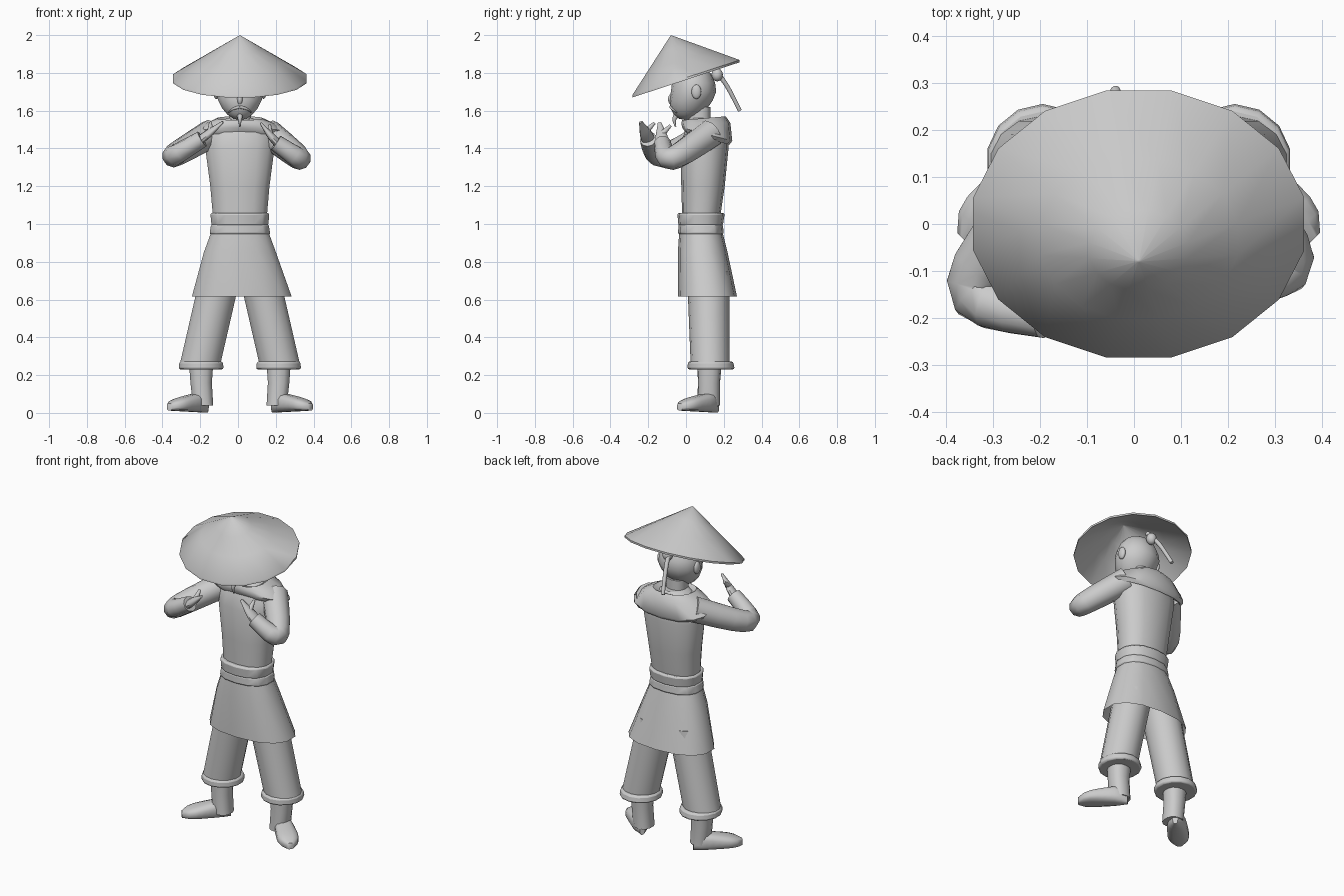
import bpy
import math
from mathutils import Vector
from mathutils.geometry import interpolate_bezier

if "Cube" in bpy.data.objects:
    bpy.data.objects.remove(bpy.data.objects["Cube"])

UP, ACROSS = Vector((0, 0, 1)), Vector((1, 0, 0))
MID = .01  # body centre line in x
SIDES = {"left": 1, "right": -1}

clay = bpy.data.materials.new("plain grey")
clay.use_nodes = True
clay.diffuse_color = (.6, .6, .6, 1)
clay.node_tree.nodes["Principled BSDF"].inputs["Base Color"].default_value = clay.diffuse_color


def finish(obj, name):
    """Name, colour and smooth the part, keeping its sharp edges."""
    obj.name = name
    obj.data.materials.append(clay)
    bpy.ops.object.select_all(action='DESELECT')
    obj.select_set(True)
    bpy.context.view_layer.objects.active = obj
    bpy.ops.object.mode_set(mode='EDIT')
    bpy.ops.mesh.select_all(action='SELECT')
    bpy.ops.mesh.normals_make_consistent(inside=False)
    bpy.ops.object.mode_set(mode='OBJECT')
    bpy.ops.object.shade_smooth_by_angle(angle=math.radians(50))
    return obj


def skin(name, rings):
    """Join equal rings of points into one closed surface."""
    count = len(rings[0])
    verts = [point for ring in rings for point in ring]
    faces = [(row + i, row + (i + 1) % count, row + count + (i + 1) % count, row + count + i)
             for row in range(0, len(verts) - count, count) for i in range(count)]
    faces += [range(count), range(len(verts) - count, len(verts))]
    mesh = bpy.data.meshes.new(name)
    mesh.from_pydata(verts, [], faces)
    obj = bpy.data.objects.new(name, mesh)
    bpy.context.collection.objects.link(obj)
    return finish(obj, name)


def circle(sides, square=1):
    """Cosine and sine pairs, pushed towards a square when square is under one."""
    pairs = []
    for i in range(sides):
        turn = math.tau * (i + .5) / sides
        pairs.append([math.copysign(abs(v) ** square, v) for v in (math.cos(turn), math.sin(turn))])
    return pairs


def level(z, half_width, front, back, x=MID, tilt=0, square=.85):
    """Horizontal body section between a front and a back depth."""
    middle, depth = (front + back) / 2, (back - front) / 2
    return [Vector((x + half_width * c, middle + depth * s, z + tilt * s))
            for c, s in circle(14, square)]


def limb(name, start, bend, end, thick, thin, side=UP, flat=1, taper=1):
    """Tapered tube on a curve pulled towards the bend point."""
    start, bend, end = Vector(start), Vector(bend), Vector(end)
    path = interpolate_bezier(start, bend, bend, end, 9)
    rings = []
    for i, point in enumerate(path):
        along = path[min(i + 1, len(path) - 1)] - path[max(i - 1, 0)]
        u = along.cross(side).normalized()
        v = along.cross(u).normalized() * flat
        radius = thick + (thin - thick) * (i / (len(path) - 1)) ** taper
        rings.append([point + radius * (u * c + v * s) for c, s in circle(10)])
    return skin(name, rings)


def ball(name, centre, size):
    bpy.ops.mesh.primitive_uv_sphere_add(segments=14, ring_count=10, location=centre)
    obj = bpy.context.object
    obj.scale = size
    return finish(obj, name)


def band(name, low, high):
    """Cloth band with rounded edges."""
    obj = skin(name, [low, high])
    bevel = obj.modifiers.new("soft edge", 'BEVEL')
    bevel.width = .01
    bevel.segments = 2
    return obj


# Straw hat: a thin tilted cone, hollow underneath, with its tip forward
tip = Vector((MID, -.08, 2))
rim = [Vector((MID + .36 * c, .29 * s, 1.775 + .095 * s)) for c, s in circle(16)]
steps = (.01, .3, .6, 1)
outside = [[tip.lerp(point, step) for point in rim] for step in steps]
inside = [[point - UP * .012 for point in ring] for ring in reversed(outside)]
skin("straw_hat", outside + inside)

# Head narrowing forward into the chin
head = ball("head", (MID, .04, 1.7), (.13, .12, .15))
for vertex in head.data.vertices:
    if vertex.co.z < 0:
        vertex.co.y += vertex.co.z * .35
        vertex.co.x *= 1 + vertex.co.z * .15
skin("neck", [level(z, .06, .01, .13) for z in (1.48, 1.62)])

# Face
ball("nose", (MID, -.075, 1.66), (.016, .02, .03))
limb("goatee", (MID, -.05, 1.58), (MID, -.065, 1.55), (MID, -.055, 1.515), .016, .004, ACROSS)
for label, s in SIDES.items():
    limb(label + "_moustache", (MID, -.08, 1.62), (MID + s * .04, -.075, 1.61),
         (MID + s * .06, -.05, 1.59), .009, .003)
    ball(label + "_ear", (MID + s * .125, .055, 1.7), (.016, .026, .038))

# Hair knot with hanging braid
ball("hair_knot", (MID, .165, 1.79), (.03, .03, .035))
limb("braid", (MID, .13, 1.84), (-.01, .21, 1.75), (-.04, .285, 1.6), .014, .011, ACROSS)

# Torso, with the hood lying over the shoulders and lower at the back
skin("tunic", [level(1.03, .145, -.02, .18), level(1.2, .16, -.025, .205),
               level(1.4, .187, -.03, .225), level(1.48, .18, -.01, .22),
               level(1.56, .07, .02, .16)])
skin("folded_hood", [level(1.54, .09, 0, .15), level(1.56, .12, -.02, .21, tilt=.01),
                     level(1.535, .18, -.025, .235), level(1.475, .25, -.02, .245, tilt=-.035),
                     level(1.45, .23, 0, .23, tilt=-.03), level(1.5, .12, .03, .19)])

# Sash in two bands above the flared skirt
band("lower_sash", level(.945, .165, -.042, .2), level(1, .155, -.04, .195))
band("upper_sash", level(.99, .153, -.04, .195), level(1.058, .16, -.046, .205))
skin("skirt", [level(.97, .15, -.035, .19), level(.85, .195, -.043, .22),
               level(.615, .27, -.042, .27, x=.02), level(.72, .2, 0, .21)])

# Legs, mirrored about the body centre
for label, s in SIDES.items():
    foot_x = MID + s * .205
    skin(label + "_trouser", [level(z, .11, .035 - z / 25, .23, x=MID + s * (.27 - z * .23), square=1)
                              for z in (.26, .5, .75)])
    band(label + "_cuff", level(.23, .122, .008, .258, foot_x, square=1),
         level(.272, .118, .01, .25, foot_x, square=1))
    skin(label + "_ankle", [level(.27, .066, .06, .19, foot_x), level(.16, .058, .063, .18, foot_x),
                            level(.04, .055, .06, .18, foot_x - s * .01)])

    # Shoe turned outwards, high at the heel and flatter at the toe
    heel = Vector((MID + s * .175, .165, 0))
    ahead = Vector((s, -1, 0)).normalized()
    across = ahead.cross(UP)
    rings = []
    for step in range(9):
        k = step / 8
        round_end = (1 - abs(2 * k - 1) ** 4) * .7 + .3
        width = (.05 + .018 * k) * round_end
        height = (.06 - .033 * k) * (.6 + .4 * round_end)
        middle = heel + ahead * .28 * k + UP * (height + .012 * k)
        rings.append([middle + across * width * c + UP * height * v for c, v in circle(12, .7)])
    skin(label + "_shoe", rings)

# Bent arms: each goes shoulder, elbow, wrist, fingertip
arms = {"left": [(.16, .13, 1.48), (.375, -.105, 1.31), (.2, -.125, 1.43), (.12, -.14, 1.535)],
        "right": [(-.14, .13, 1.48), (-.4, -.16, 1.325), (-.19, -.2, 1.45), (-.08, -.24, 1.54)]}
for label, joints in arms.items():
    shoulder, elbow, wrist, finger = [Vector(joint) for joint in joints]
    limb(label + "_sleeve", shoulder, elbow, wrist, .077, .045)
    palm = wrist.lerp(finger, .4)
    limb(label + "_hand", wrist.lerp(elbow, .1), palm, finger, .037, .01, ACROSS, flat=.6, taper=2)
    thumb_tip = palm + Vector((0, .05, .05))
    limb(label + "_thumb", palm, palm.lerp(thumb_tip, .6), thumb_tip, .017, .008, ACROSS)
